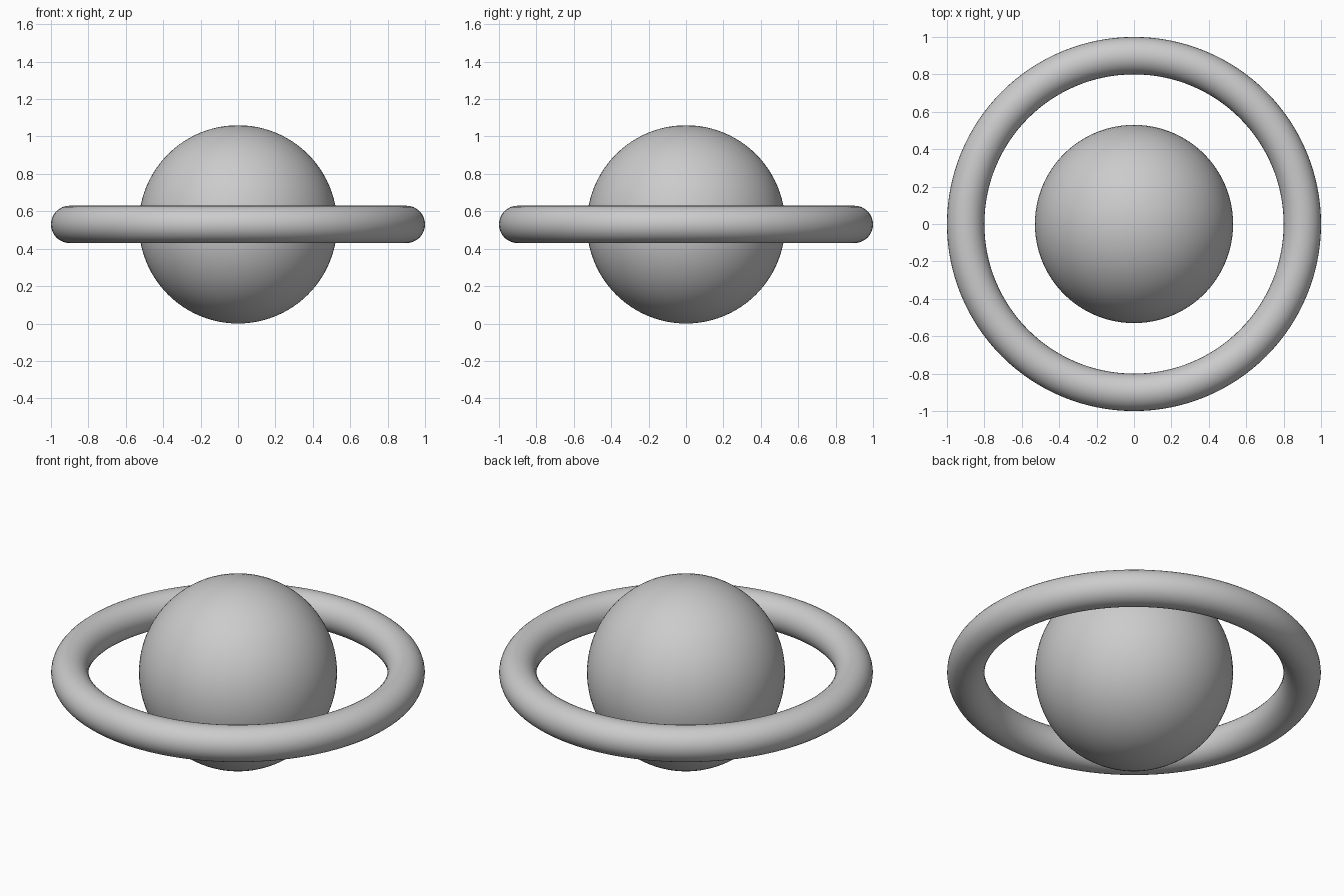
import bpy

if "Cube" in bpy.data.objects:
    bpy.data.objects.remove(bpy.data.objects["Cube"])

R = 0.53  # globe radius, also the height of the shared centre


def finish(name):
    obj = bpy.context.object
    obj.name = name
    bpy.ops.object.shade_smooth()


# Central globe
bpy.ops.mesh.primitive_uv_sphere_add(segments=96, ring_count=48, radius=R, location=(0, 0, R))
finish("globe")

# Round ring floating around the equator
bpy.ops.mesh.primitive_torus_add(major_radius=0.9, minor_radius=0.1, major_segments=128,
                                 minor_segments=32, location=(0, 0, R))
finish("ring")
